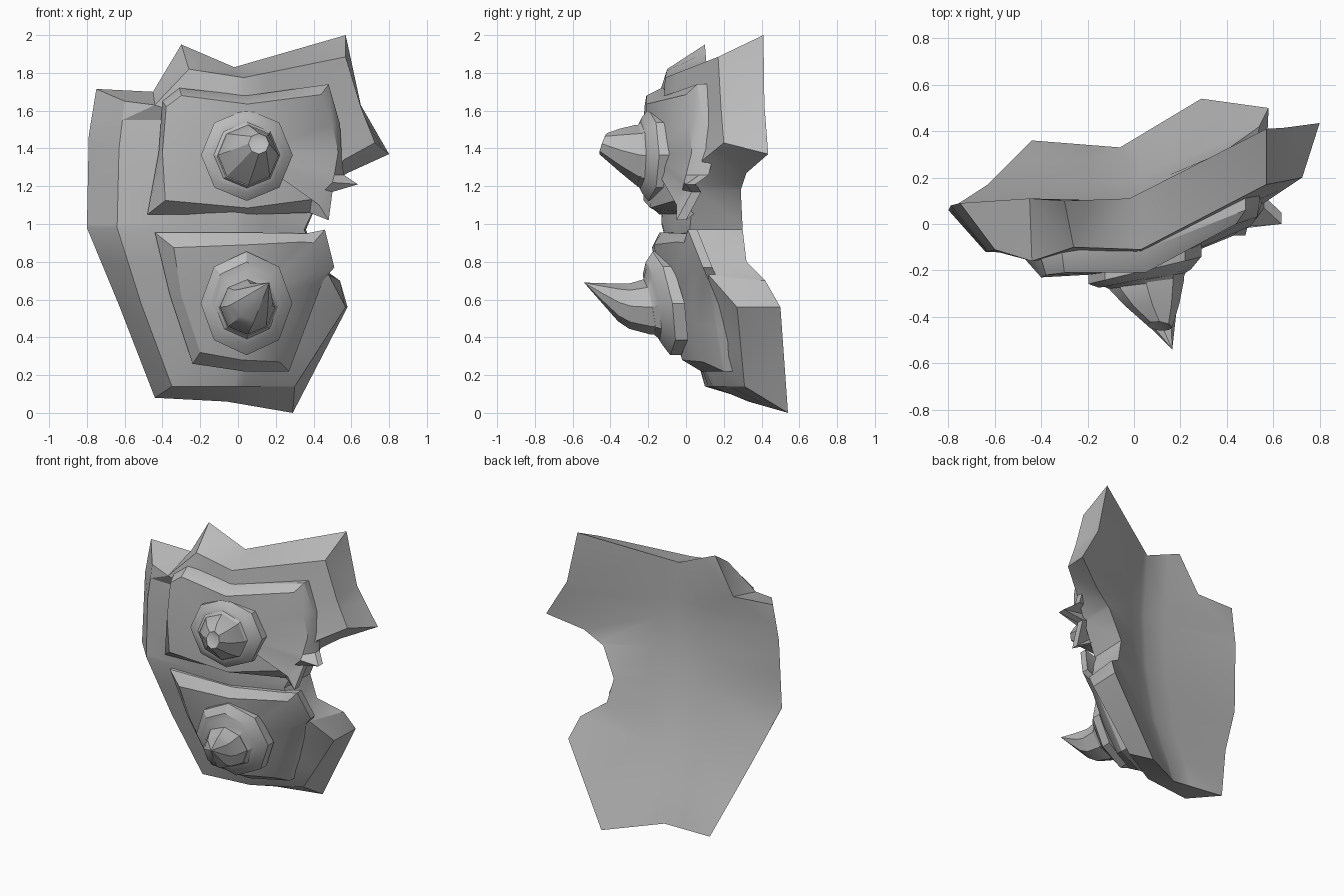
import bpy, bmesh, math

grey = bpy.data.materials.new("stone_grey")
grey.diffuse_color = (0.5, 0.5, 0.5, 1)


def finish(bm, name):
    bmesh.ops.recalc_face_normals(bm, faces=bm.faces)
    me = bpy.data.meshes.new(name)
    bm.to_mesh(me)
    bm.free()
    ob = bpy.data.objects.new(name, me)
    bpy.context.collection.objects.link(ob)
    me.materials.append(grey)
    bpy.ops.object.select_all(action='DESELECT')
    ob.select_set(True)
    bpy.context.view_layer.objects.active = ob
    bpy.ops.object.shade_smooth_by_angle(angle=math.radians(30))
    return ob


def skin(bm, rings):
    """Join a stack of equal rings with side faces."""
    loops = [[bm.verts.new(p) for p in ring] for ring in rings]
    n = len(rings[0])
    for a, b in zip(loops, loops[1:]):
        for i in range(n):
            j = (i + 1) % n
            bm.faces.new((a[i], a[j], b[j], b[i]))
    return loops


def loft(name, rings, start=None, end=None):
    """Skinned rings; each end is flat or fans to a point."""
    bm = bmesh.new()
    loops = skin(bm, rings)
    n = len(rings[0])
    for loop, tip in ((loops[0], start), (loops[-1], end)):
        if tip is None:
            bm.faces.new(loop)
            continue
        v = bm.verts.new(tip)
        for i in range(n):
            bm.faces.new((loop[i], loop[(i + 1) % n], v))
    return finish(bm, name)


# Broken bent slab: back rim point, then front rim point
rim = [
    ((-.75, .09, 1.715), (-.60, -.11, 1.65)),
    ((-.45, .11, 1.70), (-.44, -.16, 1.63)),
    ((-.30, .10, 1.95), (-.26, -.10, 1.82)),
    ((-.02, .11, 1.83), (.03, -.11, 1.775)),
    ((.57, .41, 2.0), (.57, .17, 1.885)),
    ((.65, .415, 1.63), (.65, .185, 1.62)),
    ((.80, .435, 1.37), (.725, .20, 1.43)),
    ((.58, .32, 1.27), (.56, .09, 1.34)),
    ((.45, .29, 1.18), (.45, .04, 1.18)),
    ((.36, .30, .97), (.35, .02, .97)),
    ((.40, .32, .80), (.42, .08, .82)),
    ((.54, .42, .70), (.48, .12, .73)),
    ((.58, .50, .56), (.57, .27, .56)),
    ((.29, .54, 0), (.30, .31, .14)),
    ((-.06, .33, .06), (.0, .14, .14)),
    ((-.44, .36, .08), (-.35, .10, .14)),
    ((-.63, .17, .57), (-.51, -.02, .57)),
    ((-.80, .06, .98), (-.64, -.12, .98)),
    ((-.79, .08, 1.47), (-.63, -.12, 1.40)),
]
# Depth along the vertical fold: height, back, front
fold = [(0, .37, .14), (.14, .32, .11), (.57, .165, -.02), (1.0, .08, -.13),
        (1.4, .055, -.14), (1.7, .09, -.12), (2.1, .12, -.10)]


def depth(x, z, side):
    for a, b in zip(fold, fold[1:]):
        if z <= b[0]:
            y = a[side] + (b[side] - a[side]) * (z - a[0]) / (b[0] - a[0])
            break
    u = x - (-.02, .03)[side - 1]
    soft = (.08, .02)[side - 1]
    return y + .51 * (u + math.sqrt(u * u + soft * soft)) / 2


bm = bmesh.new()
loops = skin(bm, [[p[0] for p in rim], [p[1] for p in rim]])
for side, loop in enumerate(loops, 1):
    bm.faces.new(loop).material_index = side
cuts = [((x, 0, 0), (1, 0, 0)) for x in (-.2, -.02, .03, .15)]
cuts += [((0, 0, z), (0, 0, 1)) for z in (.3, .57, .8, 1.0, 1.2, 1.4, 1.55)]
for co, no in cuts:
    geom = bm.verts[:] + bm.edges[:] + bm.faces[:]
    bmesh.ops.bisect_plane(bm, geom=geom, dist=.0005, plane_co=co, plane_no=no)
for v in bm.verts:
    sides = {f.material_index for f in v.link_faces}
    if len(sides) == 1 and 0 not in sides:
        v.co.y = depth(v.co.x, v.co.z, sides.pop())
bmesh.ops.triangulate(bm, faces=bm.faces[:])
for f in bm.faces:
    f.material_index = 0
finish(bm, "slab")


def plate(name, pairs, centre):
    base = [p[0] for p in pairs]
    face = [p[1] for p in pairs]
    skirt = [(x, y + .05, z) for x, y, z in base]
    mid = (centre[0], centre[1] + .15, centre[2])
    loft(name, [skirt, base, face], mid, centre)


# Raised plates: foot of bevel, then edge of front face
plate("upper_plate", [
    ((-.31, -.13, 1.72), (-.30, -.21, 1.68)),
    ((.05, -.11, 1.68), (.05, -.21, 1.635)),
    ((.48, .06, 1.74), (.44, .0, 1.685)),
    ((.54, .09, 1.53), (.50, .02, 1.53)),
    ((.55, .09, 1.34), (.53, .03, 1.38)),
    ((.56, .07, 1.26), (.51, .0, 1.26)),
    ((.635, .0, 1.21), (.50, -.01, 1.22)),
    ((.50, .03, 1.17), (.46, -.02, 1.18)),
    ((.48, -.05, 1.02), (.43, -.05, 1.10)),
    ((.38, .0, 1.06), (.39, -.04, 1.13)),
    ((.05, -.11, 1.05), (.05, -.19, 1.085)),
    ((-.48, -.14, 1.05), (-.385, -.225, 1.125)),
    ((-.42, -.15, 1.38), (-.40, -.23, 1.38)),
    ((-.40, -.15, 1.65), (-.38, -.22, 1.62)),
], (.05, -.205, 1.37))
plate("lower_plate", [
    ((-.44, -.14, .955), (-.34, -.18, .875)),
    ((.05, -.13, .955), (.05, -.17, .89)),
    ((.36, -.0, .95), (.34, -.05, .905)),
    ((.46, .01, .97), (.40, -.01, .90)),
    ((.51, .09, .77), (.43, .04, .76)),
    ((.45, .12, .70), (.38, .04, .68)),
    ((.36, .16, .46), (.30, .05, .47)),
    ((.27, .20, .22), (.22, .09, .27)),
    ((.03, .08, .22), (.02, -.02, .28)),
    ((-.24, .04, .26), (-.20, -.02, .32)),
    ((-.36, -.06, .62), (-.30, -.11, .62)),
], (.05, -.115, .58))


def ring(x, y, z, r, sx=0, sz=0, tall=1, n=8):
    """Octagon facing the front, sheared to follow the plate slope."""
    pts = []
    for i in range(n):
        a = 2 * math.pi * i / n
        dx, dz = r * math.cos(a), r * tall * math.sin(a)
        pts.append((x + dx, y + sx * dx + sz * dz, z + dz))
    return pts


# Upper stepped boss, then blunt spike with a chipped tip
loft("upper_boss", [
    ring(.047, -.13, 1.365, .243, .3),
    ring(.047, -.20, 1.365, .243, .24),
    ring(.047, -.235, 1.365, .198, .2),
    ring(.047, -.24, 1.365, .175, .17),
    ring(.05, -.26, 1.36, .16, .12),
])
loft("upper_spike", [
    ring(.05, -.20, 1.36, .165, .12),
    ring(.055, -.265, 1.365, .16, .12),
    ring(.08, -.35, 1.39, .115, .05),
    ring(.11, -.44, 1.425, .055, -.1, .35),
], None, (.12, -.41, 1.44))

# Lower stepped boss, then pointed spike bent upward
loft("lower_boss", [
    ring(.045, -.08, .58, .243, .3, -.2, 1.13),
    ring(.045, -.13, .58, .243, .24, -.17, 1.13),
    ring(.045, -.17, .58, .195, .2, -.2, 1.12),
    ring(.047, -.175, .575, .17, .17, -.2, 1.08),
    ring(.05, -.195, .56, .15, .12, -.2),
])
loft("lower_spike", [
    ring(.05, -.13, .56, .15, .12, -.2),
    ring(.05, -.21, .56, .145, .12, -.15),
    ring(.065, -.30, .565, .12, .08),
    ring(.085, -.36, .585, .10, .05),
    ring(.125, -.45, .637, .05),
], None, (.165, -.54, .69))
